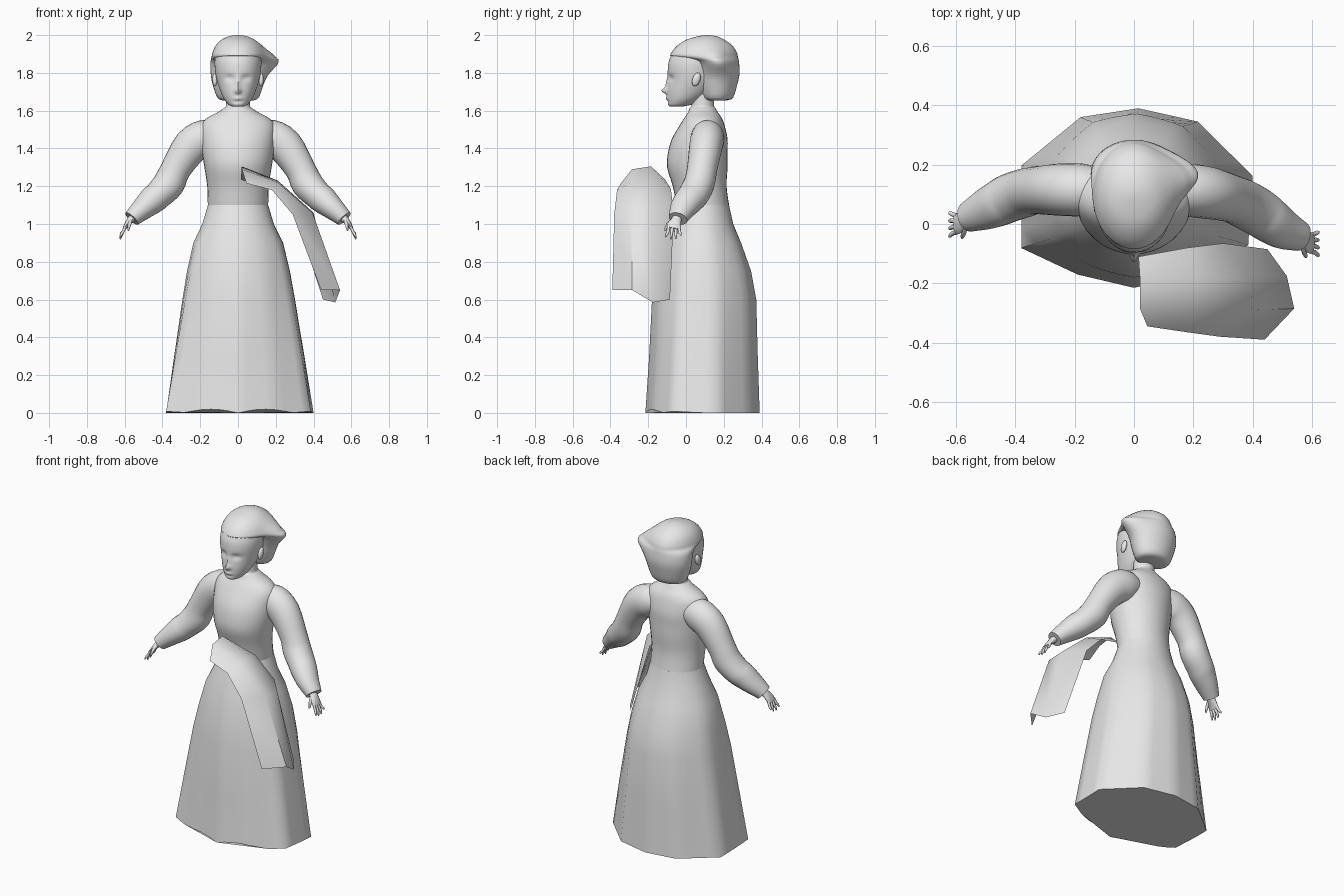
import bpy, bmesh, math
from mathutils import Vector

if "Cube" in bpy.data.objects:
    bpy.data.objects.remove(bpy.data.objects["Cube"])

cloth = bpy.data.materials.new("plain_grey")
cloth.diffuse_color = (0.8, 0.8, 0.8, 1)
cloth.use_nodes = True
cloth.node_tree.nodes["Principled BSDF"].inputs["Base Color"].default_value = cloth.diffuse_color


def finish(name, bm, angle=60):
    bmesh.ops.recalc_face_normals(bm, faces=bm.faces)
    me = bpy.data.meshes.new(name)
    bm.to_mesh(me)
    bm.free()
    ob = bpy.data.objects.new(name, me)
    bpy.context.collection.objects.link(ob)
    me.materials.append(cloth)
    bpy.ops.object.select_all(action='DESELECT')
    ob.select_set(True)
    bpy.context.view_layer.objects.active = ob
    bpy.ops.object.shade_smooth_by_angle(angle=math.radians(angle))
    return ob


def loft(name, rings, angle=60):
    """Skin closed rings of points and cap both ends."""
    bm = bmesh.new()
    vs = [[bm.verts.new(p) for p in r] for r in rings]
    n = len(vs[0])
    for a, b in zip(vs, vs[1:]):
        for i in range(n):
            bm.faces.new((a[i], a[(i + 1) % n], b[(i + 1) % n], b[i]))
    bm.faces.new(vs[0][::-1])
    bm.faces.new(vs[-1])
    return finish(name, bm, angle)


def resample(rows, k):
    """Smoothly interpolate a table of values, k steps per row."""
    out = []
    for i in range(len(rows) - 1):
        p = [rows[max(0, min(len(rows) - 1, i + d))] for d in (-1, 0, 1, 2)]
        for s in range(k):
            t = s / k
            out.append([b + 0.5 * t * (c - a + t * (2 * a - 5 * b + 4 * c - d + t * (3 * (b - c) + d - a)))
                        for a, b, c, d in zip(*p)])
    return out + [list(rows[-1])]


def level_ring(z, hw, yf, yb, n=32):
    """Horizontal oval: half width, front y, back y."""
    cy, ry = (yf + yb) / 2, (yb - yf) / 2
    return [Vector((hw * math.sin(2 * math.pi * i / n), cy - ry * math.cos(2 * math.pi * i / n), z))
            for i in range(n)]


def tube(name, rows, n=16, k=3):
    """Rows: x, y, z, thickness radius, radius along y."""
    rows = resample(rows, k)
    pts = [Vector(r[:3]) for r in rows]
    rings = []
    for i, r in enumerate(rows):
        t = (pts[min(i + 1, len(pts) - 1)] - pts[max(i - 1, 0)]).normalized()
        v = (Vector((0, 1, 0)) - t * t.y).normalized()
        u = t.cross(v)
        rings.append([pts[i] + u * r[3] * math.cos(2 * math.pi * j / n) + v * r[4] * math.sin(2 * math.pi * j / n)
                      for j in range(n)])
    return loft(name, rings)


def bump(p, c, s):
    return math.exp(-sum(((a - b) / w) ** 2 for a, b, w in zip(p, c, s)))


# Skirt: ten-sided hem blending into an oval waist
hem = [(0, -.215), (.2, -.17), (.385, -.07), (.4, .165), (.215, .35),
       (.015, .395), (-.18, .365), (-.38, .2), (-.38, -.08), (-.19, -.17)]
sub = 4
shape = []
for (ax, ay), (bx, by) in zip(hem, hem[1:] + hem[:1]):
    for s in range(sub):
        t = s / sub
        shape.append(((ax + (bx - ax) * t) / .385, (ay + (by - ay) * t - .09) / .305))
skirt_rows = [(0, .385, -.215, .39, 0), (.3, .342, -.195, .38, .15), (.6, .297, -.18, .372, .4),
              (.75, .272, -.155, .345, .6), (.9, .238, -.12, .292, .8), (1.0, .19, -.085, .25, 1),
              (1.1, .16, -.05, .228, 1)]
rings = []
for z, hw, yf, yb, mix in skirt_rows:
    cy, ry = (yf + yb) / 2, (yb - yf) / 2
    ring = []
    for x, y in shape:
        r = math.hypot(x, y)
        f = 1 + mix * (1 / r - 1)
        lift = .022 * max(0, -y) * abs(math.sin(x * 4)) if z == 0 else 0
        ring.append((x * f * hw, cy + y * f * ry, z + lift))
    rings.append(ring)
loft("skirt", rings)

# Bodice and neck
torso = [(1.06, .16, -.04, .235), (1.1, .16, -.05, .228), (1.2, .163, -.07, .215), (1.3, .178, -.1, .22),
         (1.38, .19, -.095, .22), (1.45, .195, -.075, .22), (1.52, .195, -.035, .205), (1.56, .165, -.01, .19),
         (1.59, .11, .01, .17), (1.615, .072, .02, .155), (1.63, .064, .03, .148), (1.72, .062, .03, .145)]
loft("bodice", [level_ring(*r) for r in resample(torso, 3)])

# Head with sculpted face
head = [(1.622, .03, -.085, -.02), (1.632, .05, -.095, .03), (1.66, .073, -.098, .08), (1.70, .092, -.1, .13),
        (1.76, .112, -.094, .17), (1.82, .122, -.096, .18), (1.87, .123, -.088, .19), (1.92, .11, -.06, .17),
        (1.96, .07, -.01, .12)]
rings = []
for r in resample(head, 6):
    ring = level_ring(*r, n=64)
    for p in ring:
        if p.y < 0:
            d = -.026 * bump(p, (0, -.1, 1.705), (.014, .1, .014))
            d -= .012 * bump(p, (0, -.1, 1.74), (.012, .1, .04))
            d -= .008 * bump(p, (0, -.1, 1.665), (.022, .1, .010))
            d += .004 * bump(p, (0, -.1, 1.648), (.03, .1, .006))
            for sx in (-1, 1):
                d += .016 * bump(p, (sx * .043, -.09, 1.772), (.022, .1, .014))
                d -= .006 * bump(p, (sx * .043, -.09, 1.768), (.014, .1, .007))
            p.y += d
    rings.append(ring)
loft("head", rings)

# Hair, swept to a bulge at one side of the back
hair = [(1.655, .085, .11, .22), (1.67, .11, .085, .25), (1.74, .135, .065, .272), (1.8, .145, .06, .284),
        (1.86, .145, .03, .28), (1.885, .14, -.075, .275), (1.91, .134, -.075, .268), (1.945, .118, -.045, .245),
        (1.975, .088, .0, .205), (1.993, .05, .06, .165), (2.0, .012, .1, .125)]
rings = []
for r in resample(hair, 3):
    ring = level_ring(*r, n=40)
    for p in ring:
        b = bump(p, (.15, .17, 1.87), (.07, .085, .065))
        p.x += .075 * b
    rings.append(ring)
loft("hair", rings)

# Arms: full sleeve, cuff, palm, fingers (one arm held slightly further back)
sleeve = [(.10, .115, 1.46, .07, .07), (.17, .115, 1.455, .098, .088), (.25, .105, 1.41, .096, .088),
          (.33, .085, 1.29, .08, .08), (.365, .07, 1.215, .084, .082), (.42, .04, 1.155, .076, .082),
          (.455, .015, 1.125, .074, .078), (.5, -.015, 1.085, .062, .07), (.545, -.035, 1.045, .05, .056),
          (.562, -.042, 1.028, .045, .05)]
palm = [(.54, -.042, 1.05, .024, .026), (.57, -.052, 1.02, .019, .028), (.59, -.062, .995, .013, .036),
        (.602, -.066, .975, .009, .034)]
for side, label in ((1, "right"), (-1, "left")):
    def place(rows):
        out = []
        for x, y, z, a, b in rows:
            shift = 0 if side > 0 else .065 * min(1, max(0, (x - .2) / .3))
            out.append((side * x, y + shift, z, a, b))
        return out
    tube(label + "_sleeve", place(sleeve), 24)
    tube(label + "_palm", place(palm), 12)
    for i in range(4):
        y = -.092 + .018 * i
        tip = .918 + (.012, 0, .004, .022)[i]
        tube(f"{label}_finger_{i + 1}", place([
            (.597, y, .985, .008, .009), (.61, y - .004 + .003 * i, .957, .0075, .008),
            (.619, y - .012 + .007 * i, (tip + .957) / 2, .007, .007),
            (.623, y - .016 + .009 * i, tip, .003, .003)]), 8, 2)
    tube(label + "_thumb", place([(.568, -.07, 1.02, .01, .011), (.575, -.097, .995, .009, .01),
                                  (.58, -.112, .965, .004, .004)]), 8, 2)
    # Ear
    bm = bmesh.new()
    bmesh.ops.create_uvsphere(bm, u_segments=12, v_segments=8, radius=1)
    for v in bm.verts:
        v.co = Vector((side * .122 + v.co.x * .014, .055 + v.co.y * .022 + v.co.z * .008, 1.765 + v.co.z * .036))
    finish(label + "_ear", bm)

# Loose apron panel: a bent open sheet
rows = [[(.045, -.345, 1.215), (.02, -.285, 1.29), (.02, -.185, 1.305), (.015, -.11, 1.235)],
        [(.18, -.365, 1.18), (.21, -.29, 1.22), (.21, -.18, 1.23), (.18, -.08, 1.185)],
        [(.29, -.38, 1.05), (.395, -.29, 1.06), (.4, -.18, 1.06), (.3, -.065, 1.06)],
        [(.44, -.39, .65), (.54, -.285, .65), (.515, -.175, .585), (.45, -.085, .6)]]
bm = bmesh.new()
vs = [[bm.verts.new(p) for p in r] for r in rows]
for a, b in zip(vs, vs[1:]):
    for i in range(3):
        bm.faces.new((a[i], a[i + 1], b[i + 1], b[i]))
finish("apron_panel", bm, 50)
